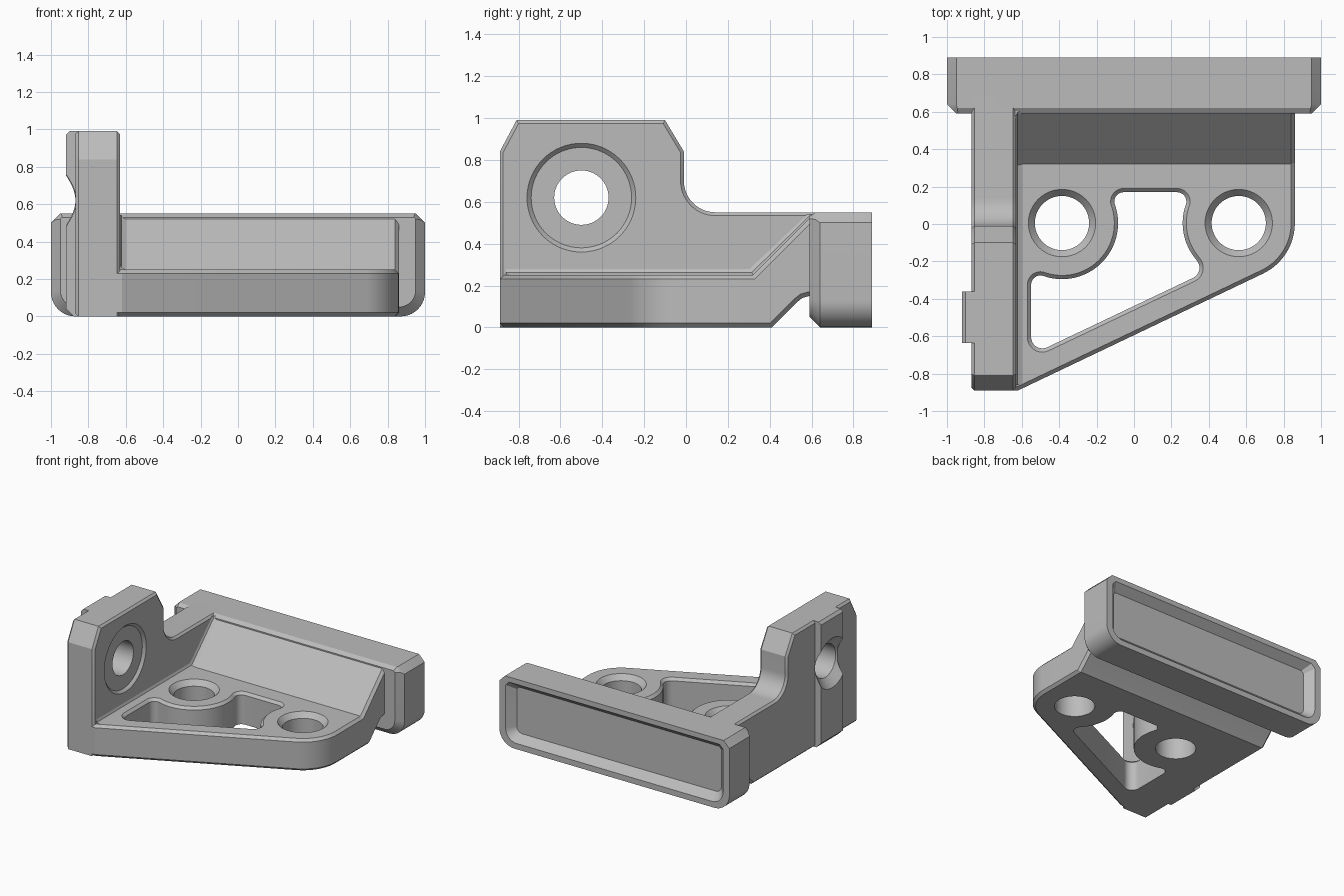
import bpy, bmesh
from math import cos, sin, radians
from mathutils import Vector

old = bpy.data.objects.get("Cube")
if old:
    bpy.data.objects.remove(old, do_unlink=True)

grey = bpy.data.materials.new("plain grey")
grey.use_nodes = True
grey.diffuse_color = (0.5, 0.5, 0.5, 1)
grey.node_tree.nodes["Principled BSDF"].inputs["Base Color"].default_value = (0.5, 0.5, 0.5, 1)


def arc(cx, cy, r, start, end, n=10):
    """Points along an arc, angles in degrees."""
    angles = [radians(start + (end - start) * i / n) for i in range(n + 1)]
    return [(cx + r * cos(a), cy + r * sin(a)) for a in angles]


def circle(cx, cy, r, n=64):
    return arc(cx, cy, r, 0, 360, n)[:-1]


def inset(ring, d):
    """Move a counter-clockwise outline inward by d (outward if negative)."""
    out = []
    for i, p in enumerate(ring):
        p = Vector(p)
        a = (p - Vector(ring[i - 1])).normalized()
        b = (Vector(ring[(i + 1) % len(ring)]) - p).normalized()
        na, nb = Vector((-a.y, a.x)), Vector((-b.y, b.x))
        out.append(tuple(p + (na + nb) * (d / (1 + na.dot(nb)))))
    return out


def loft(name, axis, sections):
    """Skin equal-sized outlines placed along an axis and cap both ends."""
    place = {"x": lambda t, u, v: (t, u, v),
             "y": lambda t, u, v: (u, t, v),
             "z": lambda t, u, v: (u, v, t)}[axis]
    bm = bmesh.new()
    rings = [[bm.verts.new(place(t, u, v)) for u, v in ring] for t, ring in sections]
    for low, high in zip(rings, rings[1:]):
        for i in range(len(low)):
            j = (i + 1) % len(low)
            bm.faces.new((low[i], low[j], high[j], high[i]))
    bm.faces.new(rings[0])
    bm.faces.new(rings[-1])
    bmesh.ops.recalc_face_normals(bm, faces=bm.faces)
    mesh = bpy.data.meshes.new(name)
    bm.to_mesh(mesh)
    bm.free()
    mesh.materials.append(grey)
    obj = bpy.data.objects.new(name, mesh)
    bpy.context.collection.objects.link(obj)
    return obj


def chamfered(name, axis, ring, lo, hi, c):
    """Extrude an outline with chamfered rims at both ends."""
    small = inset(ring, c)
    return loft(name, axis, [(lo, small), (lo + c, ring), (hi - c, ring), (hi, small)])


def cut(target, cutter):
    mod = target.modifiers.new("cut", "BOOLEAN")
    mod.operation = "DIFFERENCE"
    mod.solver = "EXACT"
    mod.object = cutter
    bpy.context.view_layer.objects.active = target
    bpy.ops.object.modifier_apply(modifier=mod.name)


FLOOR, TOP, C = 0.25, 0.55, 0.02
WALL_IN, WALL_OUT = -0.63, -0.87
HOLES = [(-0.385, 0.005), (0.56, 0.005)]
cutters = []

# Floor plate with a slanted front edge and one rounded corner
plan = [(-0.75, -0.89), (-0.62, -0.89)] + arc(*HOLES[1], 0.30, -64.5, 0, 16) + [(0.86, 0.3), (-0.75, 0.3)]
floor_plate = chamfered("floor_plate", "z", plan, 0, FLOOR, C)

# Countersunk screw holes
for i, (x, y) in enumerate(HOLES):
    c = loft("screw_hole_cutter", "z", [(-0.1, circle(x, y, 0.145)), (0.21, circle(x, y, 0.145)),
                                        (FLOOR, circle(x, y, 0.18)), (0.3, circle(x, y, 0.18))])
    cut(floor_plate, c)
    cutters.append(c)

# Lightening window that wraps around both screw bosses
(lx, ly), (rx, ry) = HOLES
window = (arc(-0.49, -0.605, 0.06, 180, 295.5)
          + arc(0.29, -0.234, 0.06, 295.5, 401.5)
          + arc(rx, ry, 0.30, 218, 164)
          + arc(0.23, 0.12, 0.05, -19, 90)
          + arc(-0.055, 0.12, 0.05, 90, 199)
          + arc(lx, ly, 0.30, 16, -106, 24)
          + arc(-0.50, -0.325, 0.05, 71, 180))
wide = inset(window, -C)
c = loft("window_cutter", "z", [(-0.1, window), (FLOOR - C, window), (FLOOR, wide), (0.3, wide)])
cut(floor_plate, c)
cutters.append(c)

# Sloped ramp joining the floor to the back plate, undercut below
underside = [(0.41, 0), (0.53, 0.12), (0.555, 0.14), (0.59, 0.15), (0.7, 0.15)]
ramp_side = [(0.22, 0)] + underside + [(0.7, TOP), (0.62, TOP), (0.32, FLOOR), (0.22, FLOOR)]
ramp = chamfered("ramp", "x", ramp_side, -0.75, 0.86, C)

# Upright side wall with clipped top corners and a curved step at the back
wall_side = ([(-0.89, 0)] + underside + [(0.7, TOP)] + arc(0.14, 0.70, 0.15, 270, 180, 14)
             + [(-0.01, 0.84), (-0.1, 0.99), (-0.81, 0.99), (-0.89, 0.84)])
side_wall = chamfered("side_wall", "x", wall_side, WALL_OUT, WALL_IN, 0.016)

# Vertical key on the outside of the wall
key_profile = [(-0.8, 0), (-0.88, 0), (-0.92, 0.04), (-0.92, 0.97), (-0.9, 0.99), (-0.8, 0.99)]
key = loft("wall_key", "y", [(-0.635, key_profile), (-0.36, key_profile)])

# Cross hole: countersink outside, shallow dish inside
stations = [(-1.0, 0.28), (-0.86, 0.13), (-0.65, 0.13), (-0.65, 0.24), (-0.6, 0.29)]
c = loft("cross_hole_cutter", "x", [(x, circle(-0.5, 0.62, r)) for x, r in stations])
cut(side_wall, c)
cut(key, c)
cutters.append(c)

# Small fillet where the wall meets the floor and ramp
def fillet_side(h):
    return [(-0.86, 0.22), (0.5, 0.22), (0.68, TOP - 0.01), (0.61 - h, TOP - 0.01),
            (0.32 - h / 2, FLOOR + h), (-0.86, FLOOR + h)]
loft("wall_fillet", "x", [(-0.65, fillet_side(0.035)), (WALL_IN, fillet_side(0.03)),
                          (-0.622, fillet_side(0.012)), (-0.6, fillet_side(0))])


# Back plate with clipped top corners and rounded bottom corners
def plate_ring(hx, z0, z1, r, k):
    return (arc(-hx + r, z0 + r, r, 180, 270) + arc(hx - r, z0 + r, r, 270, 360)
            + [(hx, z1 - k), (hx - k, z1), (-hx + k, z1), (-hx, z1 - k)])


full = plate_ring(1, 0, TOP, 0.13, 0.05)
back_plate = loft("back_plate", "y", [(0.59, plate_ring(0.95, 0.05, 0.53, 0.09, 0.01)),
                                      (0.62, plate_ring(0.98, 0.02, TOP, 0.115, 0.035)),
                                      (0.64, full), (0.89, full)])

# Shallow tapered recess in the rear face
c = loft("recess_cutter", "y", [(0.83, plate_ring(0.89, 0.1, 0.46, 0.05, 0.02)),
                                (0.95, plate_ring(1.0, -0.01, 0.56, 0.14, 0.04))])
cut(back_plate, c)
cutters.append(c)

for c in cutters:
    bpy.data.objects.remove(c, do_unlink=True)

# Smooth the curves, keep the machined edges crisp
for obj in bpy.context.scene.objects:
    if obj.type == "MESH":
        bpy.ops.object.select_all(action="DESELECT")
        obj.select_set(True)
        bpy.context.view_layer.objects.active = obj
        bpy.ops.object.shade_smooth_by_angle(angle=radians(25))
